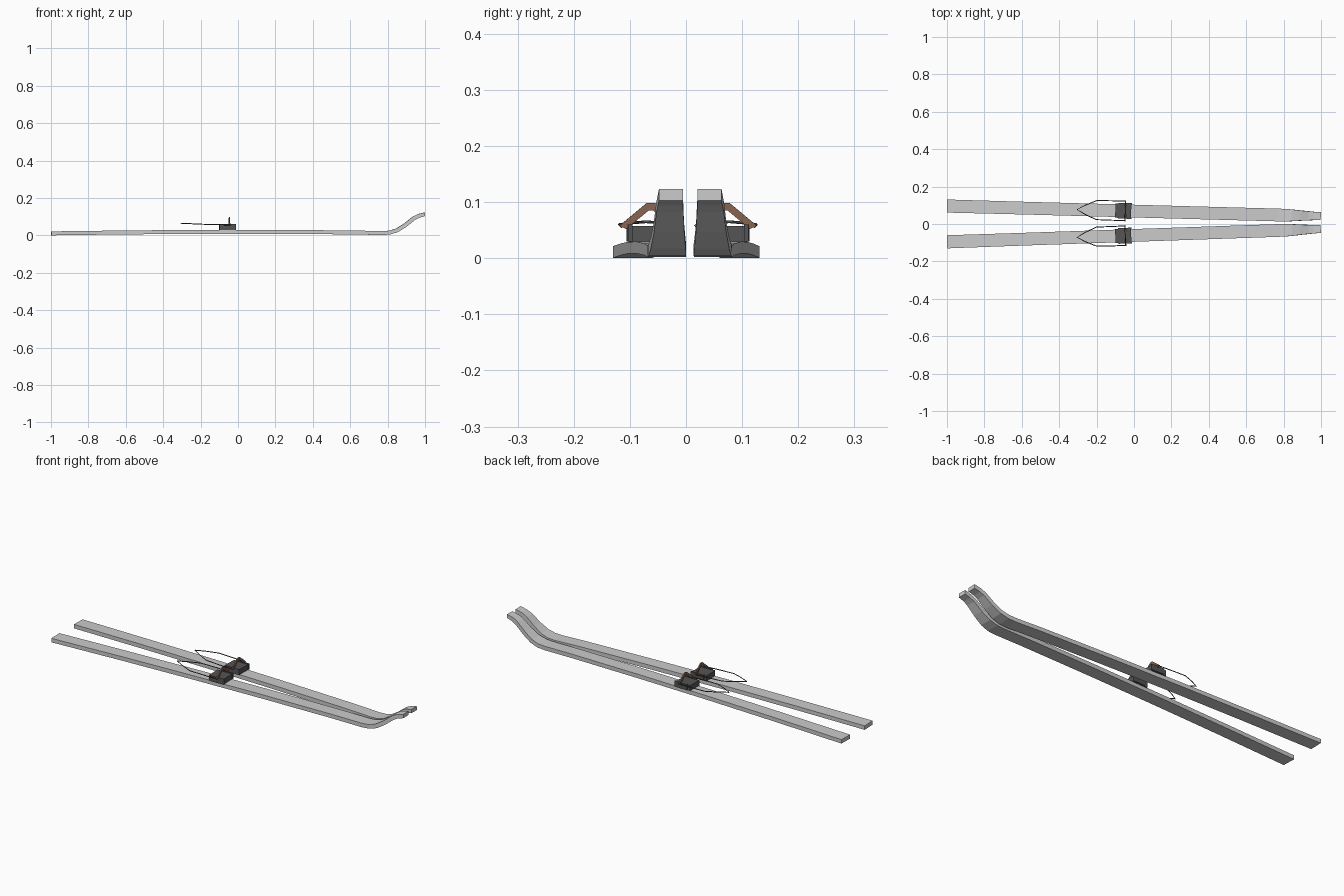
import bpy, bmesh, math
from mathutils import Vector

if "Cube" in bpy.data.objects:
    bpy.data.objects.remove(bpy.data.objects["Cube"])


def material(name, rgb):
    m = bpy.data.materials.new(name)
    m.diffuse_color = (*rgb, 1)
    m.use_nodes = True
    m.node_tree.nodes["Principled BSDF"].inputs["Base Color"].default_value = m.diffuse_color
    return m


DARK = material("dark_metal", (0.09, 0.09, 0.09))
BROWN = material("leather", (0.25, 0.13, 0.08))


def loft(name, sections, mat=None):
    """Skin a row of equal-length point rings and cap both ends."""
    bm = bmesh.new()
    rings = [[bm.verts.new(p) for p in s] for s in sections]
    n = len(rings[0])
    for a, b in zip(rings, rings[1:]):
        for i in range(n):
            j = (i + 1) % n
            bm.faces.new((a[i], a[j], b[j], b[i]))
    bm.faces.new(rings[0][::-1])
    bm.faces.new(rings[-1])
    bmesh.ops.recalc_face_normals(bm, faces=bm.faces[:])
    me = bpy.data.meshes.new(name)
    bm.to_mesh(me)
    bm.free()
    ob = bpy.data.objects.new(name, me)
    bpy.context.collection.objects.link(ob)
    if mat:
        me.materials.append(mat)
    return ob


def box(name, x0, x1, half, z0, z1, mat, yc=0):
    return loft(name, [[(x, yc - half, z0), (x, yc + half, z0), (x, yc + half, z1), (x, yc - half, z1)]
                       for x in (x0, x1)], mat)


def cable(name, pts, radius, mat):
    cu = bpy.data.curves.new(name, 'CURVE')
    cu.dimensions = '3D'
    cu.bevel_depth = radius
    cu.bevel_resolution = 0
    cu.use_fill_caps = True
    sp = cu.splines.new('POLY')
    sp.points.add(len(pts) - 1)
    for p, co in zip(sp.points, pts):
        p.co = (*co, 1)
    cu.materials.append(mat)
    ob = bpy.data.objects.new(name, cu)
    bpy.context.collection.objects.link(ob)
    return ob


# Ski side profile: x, centre-line height, half width
SKI = [(-1, 0.011, 0.035), (-0.6, 0.016, 0.034), (-0.2, 0.019, 0.034), (0.2, 0.019, 0.034),
       (0.6, 0.016, 0.034), (0.77, 0.0125, 0.034), (0.81, 0.015, 0.0335), (0.85, 0.027, 0.031),
       (0.895, 0.055, 0.027), (0.94, 0.091, 0.024), (0.965, 0.104, 0.022), (0.999, 0.113, 0.0215)]


def build_ski(side, y, angle):
    parts = []
    # Ski with cambered body and turned-up tip
    rings = []
    for i, (x, z, w) in enumerate(SKI):
        a, b = SKI[max(i - 1, 0)], SKI[min(i + 1, len(SKI) - 1)]
        t = Vector((b[0] - a[0], b[1] - a[1])).normalized()
        h = 0.0105
        nx, nz = -t.y * h, t.x * h
        if i == len(SKI) - 1:
            nx = 0
        rings.append([(x - nx, -w, z - nz), (x - nx, w, z - nz), (x + nx, w, z + nz), (x + nx, -w, z + nz)])
    parts.append(loft(side + "_ski", rings))

    # Binding plate with toe and heel edges
    parts.append(box(side + "_binding_plate", -0.10, -0.015, 0.038, 0.028, 0.057, DARK))
    for k, s in (("inner", -1), ("outer", 1)):
        parts.append(box(f"{side}_{k}_toe_cheek", -0.085, -0.012, 0.004, 0.03, 0.06, DARK, s * 0.038))

    # Leather toe strap arching over the plate
    strap = [(-0.056, 0.058, -0.044, 0.052), (-0.008, 0.098, -0.004, 0.085),
             (0.008, 0.098, 0.004, 0.085), (0.056, 0.058, 0.044, 0.052)]
    parts.append(loft(side + "_toe_strap", [[(-0.049, yo, zo), (-0.043, yo, zo), (-0.043, yi, zi), (-0.049, yi, zi)]
                                            for yo, zo, yi, zi in strap], BROWN))

    # Heel cable loop
    half = [(-0.045, 0.052, 0.056), (-0.12, 0.052, 0.058), (-0.2, 0.051, 0.060)]
    pts = half + [(-0.26, 0.025, 0.063), (-0.305, 0, 0.065), (-0.26, -0.025, 0.063)]
    pts += [(x, -yy, z) for x, yy, z in reversed(half)]
    parts.append(cable(side + "_heel_cable", pts, 0.0025, DARK))

    for ob in parts:
        ob.location.y = y
        ob.rotation_euler.z = angle


build_ski("left", 0.069, -math.atan(0.027))
build_ski("right", -0.061, math.atan(0.0343))
